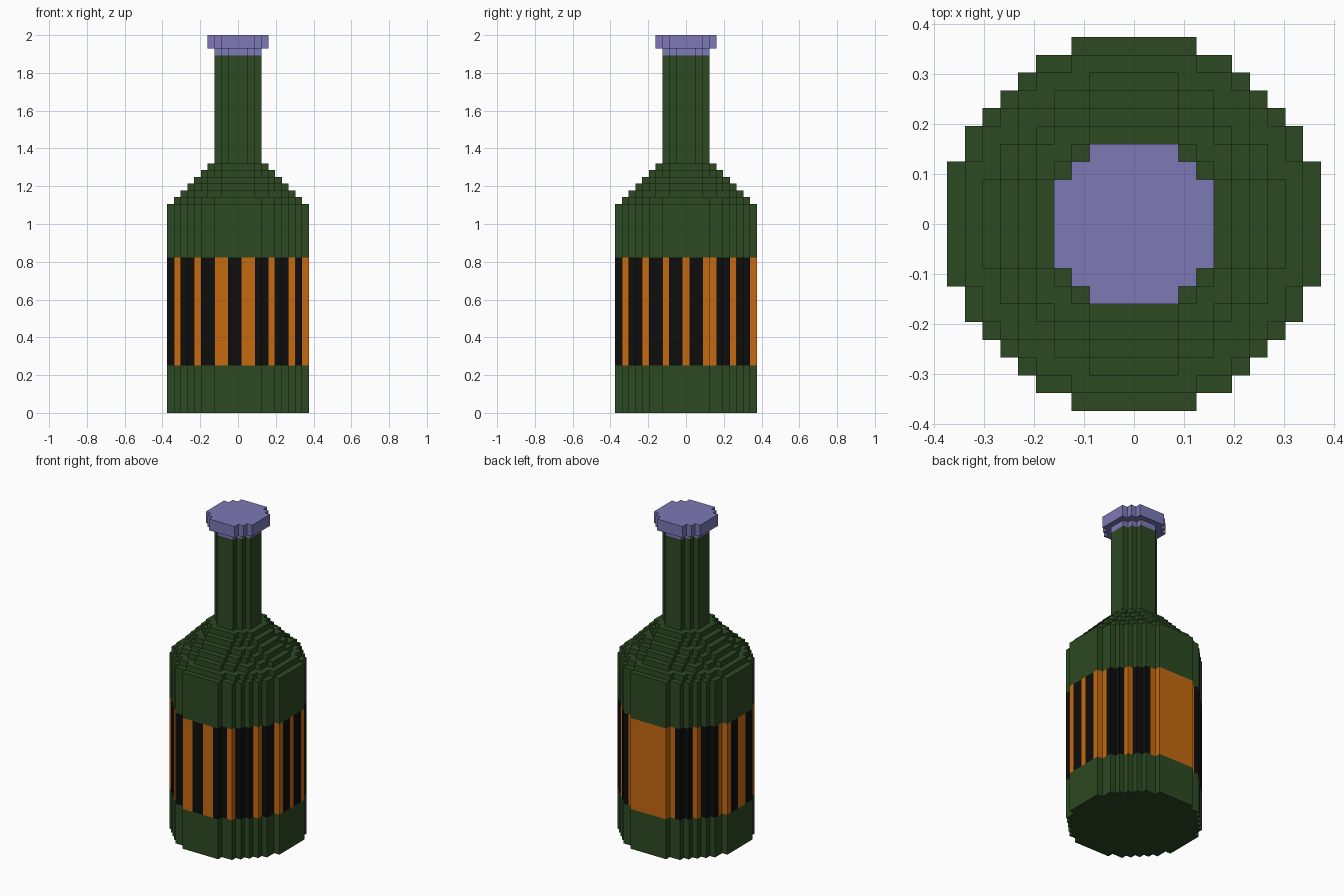
import bpy, bmesh

if "Cube" in bpy.data.objects:
    bpy.data.objects.remove(bpy.data.objects["Cube"])

V = 1 / 28  # edge of one block: the bottle is 56 blocks tall, 21 wide


def material(name, rgb):
    m = bpy.data.materials.new(name)
    m.diffuse_color = (*rgb, 1)
    m.use_nodes = True
    m.node_tree.nodes["Principled BSDF"].inputs["Base Color"].default_value = m.diffuse_color
    return m


GREEN = material("bottle green", (0.026, 0.067, 0.016))
ORANGE = material("label orange", (0.565, 0.144, 0.005))
BLACK = material("label black", (0.004, 0.004, 0.004))
LILAC = material("cap lilac", (0.205, 0.188, 0.468))


def inside(x, y, r):
    """Is block (x, y) part of a blocky disc of radius r?"""
    return r >= 0 and x * x + y * y <= (r + 0.5) ** 2


def blocky_part(name, layers, mats, below=-1, above=-1, rule=None):
    """Stack of blocky discs (radius, z0, z1); hidden faces are left out.
    below / above are the disc radii of the neighbouring parts."""
    bm = bmesh.new()

    def quad(pts, mi):
        bm.faces.new([bm.verts.new((x * V, y * V, z * V)) for x, y, z in pts]).material_index = mi

    for i, (r, z0, z1) in enumerate(layers):
        under = layers[i - 1][0] if i else below
        over = layers[i + 1][0] if i + 1 < len(layers) else above
        for x in range(-r, r + 1):
            for y in range(-r, r + 1):
                if not inside(x, y, r):
                    continue
                mi = rule(x, y) if rule else 0
                a, b, c, d = x - .5, x + .5, y - .5, y + .5
                if not inside(x, y, over):
                    quad([(a, c, z1), (b, c, z1), (b, d, z1), (a, d, z1)], mi)
                if not inside(x, y, under):
                    quad([(a, d, z0), (b, d, z0), (b, c, z0), (a, c, z0)], mi)
                # side walls, counter-clockwise seen from outside
                for dx, dy, p, q in ((1, 0, (b, c), (b, d)), (-1, 0, (a, d), (a, c)),
                                     (0, 1, (b, d), (a, d)), (0, -1, (a, c), (b, c))):
                    if not inside(x + dx, y + dy, r):
                        quad([(*p, z0), (*q, z0), (*q, z1), (*p, z1)], mi)
    bmesh.ops.remove_doubles(bm, verts=bm.verts[:], dist=1e-5)
    me = bpy.data.meshes.new(name)
    bm.to_mesh(me)
    bm.free()
    for m in mats:
        me.materials.append(m)
    ob = bpy.data.objects.new(name, me)
    bpy.context.collection.objects.link(ob)


def stripe(x, y):
    """0 = orange, 1 = black, chosen by the block's place around the label."""
    if y <= -4:                       # front
        orange = x in (-9, -6, -3, -2, 1, 2, 5, 8)
    elif y >= 9:                      # plain back panel
        orange = abs(x) <= 4
    elif x > 0:                       # right side
        orange = y in (-3, 0, 3, 4, 7)
    else:                             # left side
        orange = y in (-1, 0, 3, 4, 7)
    return 0 if orange else 1


# Body with striped label
blocky_part("lower_body", [(10, 0, 7)], [GREEN], above=10)
blocky_part("striped_label", [(10, 7, 23)], [ORANGE, BLACK], below=10, above=10, rule=stripe)
blocky_part("upper_body", [(10, 23, 31)], [GREEN], below=10, above=9)

# Stepped shoulder and neck
blocky_part("shoulder", [(9 - i, 31 + i, 32 + i) for i in range(6)], [GREEN], below=10, above=3)
blocky_part("neck", [(3, 37, 53)], [GREEN], below=4, above=3)

# Bottle cap
blocky_part("cap", [(3, 53, 54), (4, 54, 56)], [LILAC], below=3)
